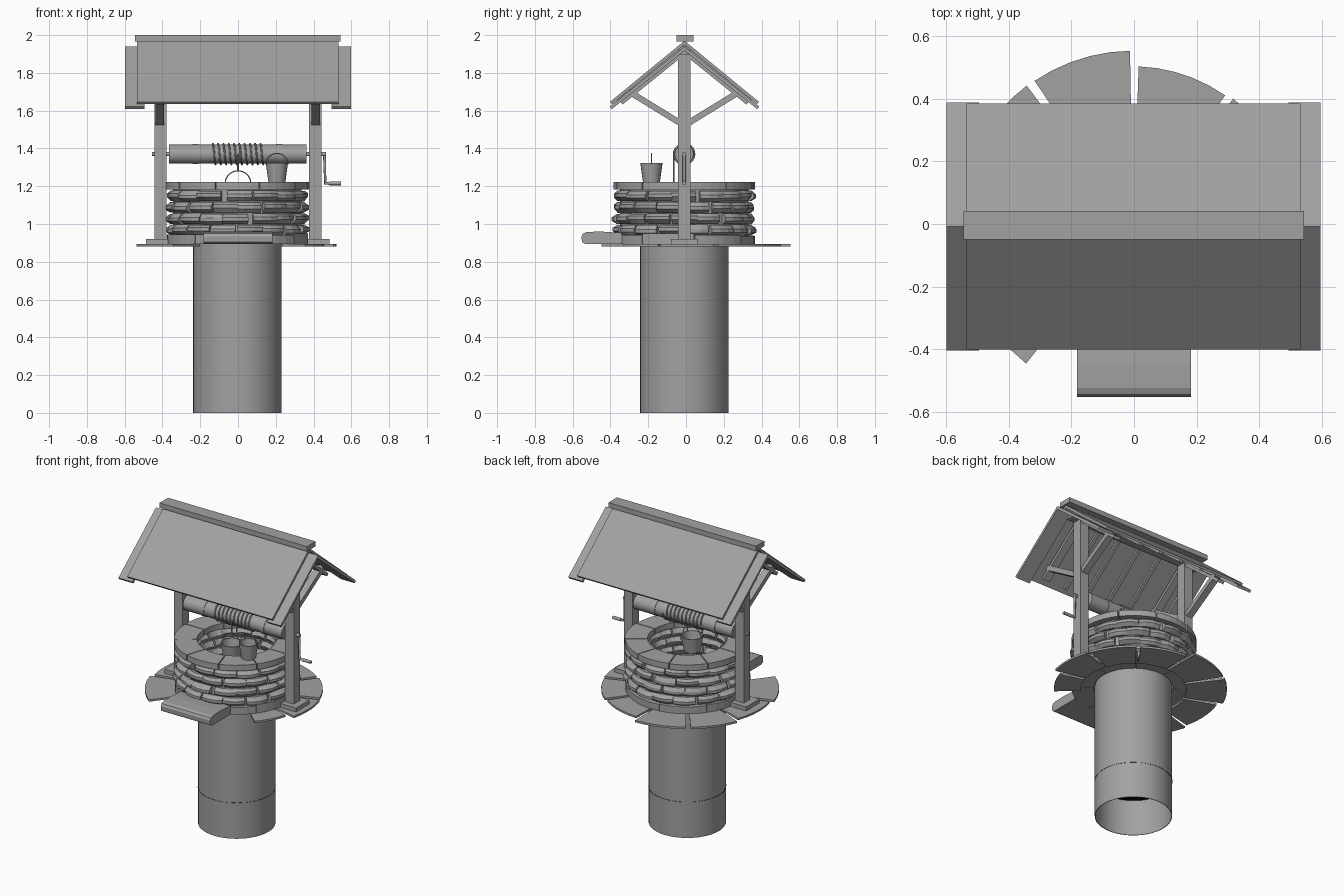
import bpy, bmesh, math, random
from mathutils import Vector, Matrix

random.seed(4)
if "Cube" in bpy.data.objects:
    bpy.data.objects.remove(bpy.data.objects["Cube"])


def material(name, value):
    mat = bpy.data.materials.new(name)
    mat.use_nodes = True
    colour = (value, value, value, 1)
    mat.diffuse_color = colour
    mat.node_tree.nodes["Principled BSDF"].inputs["Base Color"].default_value = colour
    return mat


grey = material("plain grey", 0.36)
black = material("water black", 0.003)

CX, CY = -0.003, -0.009   # axis of the shaft


def finish(name, bm, smooth=False, mat=grey):
    bmesh.ops.recalc_face_normals(bm, faces=bm.faces)
    mesh = bpy.data.meshes.new(name)
    bm.to_mesh(mesh)
    bm.free()
    mesh.materials.append(mat)
    ob = bpy.data.objects.new(name, mesh)
    bpy.context.collection.objects.link(ob)
    if smooth:
        bpy.ops.object.select_all(action='DESELECT')
        ob.select_set(True)
        bpy.context.view_layer.objects.active = ob
        bpy.ops.object.shade_smooth_by_angle(angle=math.radians(35))
    return ob


def box(name, x, y, z):
    bm = bmesh.new()
    mid = Vector([(a + b) / 2 for a, b in (x, y, z)])
    size = [b - a for a, b in (x, y, z)]
    bmesh.ops.create_cube(bm, size=1, matrix=Matrix.Translation(mid) @ Matrix.Diagonal((*size, 1)))
    return finish(name, bm)


def extrude_x(name, x, outline):
    """Extrude a closed (y, z) outline across x."""
    bm = bmesh.new()
    a, b = [[bm.verts.new((px, y, z)) for y, z in outline] for px in x]
    bm.faces.new(a)
    bm.faces.new(b)
    for i in range(len(a)):
        j = (i + 1) % len(a)
        bm.faces.new((a[i], a[j], b[j], b[i]))
    return finish(name, bm)


def slope_board(name, x, start, end, thick):
    """Board across x, its top edge running from start to end in the yz plane."""
    p, q = Vector(start), Vector(end)
    d = (q - p).normalized()
    n = Vector((-d.y, d.x))
    if n.y < 0:
        n = -n
    return extrude_x(name, x, (p, q, q - n * thick, p - n * thick))


def sweep(bm, profile, a0, a1, steps, pinch=0.0, centre=(CX, CY)):
    """Turn a closed (radius, height) profile from angle a0 to a1 in degrees."""
    full = a1 - a0 >= 360
    rings = []
    for i in range(steps if full else steps + 1):
        a = math.radians(a0 + (a1 - a0) * i / steps)
        cut = pinch if i in (0, steps) else 0
        rings.append([bm.verts.new((centre[0] + (r - cut) * math.cos(a),
                                    centre[1] + (r - cut) * math.sin(a), z)) for r, z in profile])
    n = len(profile)
    pairs = list(zip(rings, rings[1:])) + ([(rings[-1], rings[0])] if full else [])
    for p, q in pairs:
        for i in range(n):
            j = (i + 1) % n
            bm.faces.new((p[i], p[j], q[j], q[i]))
    if not full:
        bm.faces.new(rings[0])
        bm.faces.new(rings[-1])


def rect(r0, r1, z0, z1):
    return [(r0, z0), (r1, z0), (r1, z1), (r0, z1)]


def lathe(name, profile, centre=(CX, CY), steps=48):
    bm = bmesh.new()
    sweep(bm, profile, 0, 360, steps, centre=centre)
    return finish(name, bm, True)


def wire(name, points, radius, sides=2):
    cu = bpy.data.curves.new(name, 'CURVE')
    cu.dimensions = '3D'
    cu.bevel_depth = radius
    cu.bevel_resolution = sides
    cu.use_fill_caps = True
    sp = cu.splines.new('POLY')
    sp.points.add(len(points) - 1)
    for p, co in zip(sp.points, points):
        p.co = (*co, 1)
    cu.materials.append(grey)
    ob = bpy.data.objects.new(name, cu)
    bpy.context.collection.objects.link(ob)


def rod(name, x, y, z, radius, sides=24):
    bm = bmesh.new()
    place = Matrix.Translation(((x[0] + x[1]) / 2, y, z)) @ Matrix.Rotation(math.pi / 2, 4, 'Y')
    bmesh.ops.create_cone(bm, cap_ends=True, segments=sides, radius1=radius, radius2=radius,
                          depth=x[1] - x[0], matrix=place)
    finish(name, bm, True)


# Shaft, water and the core of the stone wall
lathe("shaft", rect(0.23, 0.234, 0, 0.9))
bm = bmesh.new()
bmesh.ops.create_circle(bm, cap_ends=True, segments=48, radius=0.236,
                        matrix=Matrix.Translation((CX, CY, 0.24)))
finish("water", bm, mat=black)
lathe("wall_core", rect(0.27, 0.34, 0.93, 1.185))

# Courses of rough stones, bulging out and into the well
bm = bmesh.new()
COURSES, COUNT = 4, 16
for row in range(COURSES):
    z0 = 0.937 + row * 0.0605
    step = 360 / COUNT
    for k in range(COUNT):
        a = (k + row * 0.5) * step + random.uniform(-2, 2)
        out = 0.38 + random.uniform(-0.01, 0.006)
        low, high = z0 + random.uniform(0, 0.004), z0 + 0.06 - random.uniform(0, 0.004)
        mid = (low + high) / 2 + random.uniform(-0.006, 0.006)
        sweep(bm, [(0.26, low), (0.355, low), (out, mid - 0.009), (out, mid + 0.009),
                   (0.357, high), (0.26, high), (0.242, mid)],
              a + 0.6, a + step - 0.6, 3, pinch=0.008)
finish("wall_stones", bm)

# Footing stones and the coping on top
bm = bmesh.new()
for k in range(8):
    sweep(bm, rect(0.24, 0.374, 0.893, 0.942 + random.uniform(-0.006, 0.008)),
          k * 45 + 8.6, k * 45 + 53, 5)
finish("footing_stones", bm)
bm = bmesh.new()
for k in range(10):
    sweep(bm, rect(0.24, 0.379 + random.uniform(-0.005, 0.002), 1.183, 1.222),
          k * 36 + 0.5, k * 36 + 35.5, 5)
finish("coping_stones", bm)

# Paving slabs: start angle, end angle, outer radius
bm = bmesh.new()
for a0, a1, r in ((91, 124, 0.563), (55, 88, 0.513), (20, 52, 0.52), (-14, 17, 0.525),
                  (-42, -17, 0.48), (127, 157, 0.565), (160, 193, 0.535), (196, 232, 0.555)):
    sweep(bm, rect(0.32, r, 0.88, 0.893), a0, a1, 5)
finish("paving_slabs", bm)

# Front step with a worn front edge
extrude_x("front_step", (-0.182, 0.182),
          [(-0.34, 0.895), (-0.535, 0.895), (-0.551, 0.905), (-0.553, 0.935),
           (-0.545, 0.95), (-0.525, 0.958), (-0.45, 0.96), (-0.34, 0.953)])

# Posts, foot plates, braces and roof ends on both sides
for side, s in (("right", -1), ("left", 1)):
    def span(a, b):
        return tuple(sorted((s * a - 0.001, s * b - 0.001)))
    box(side + "_post", span(0.378, 0.442), (-0.042, 0.023), (0.9, 1.94))
    box(side + "_foot_plate", span(0.37, 0.485), (-0.08, 0.06), (0.89, 0.92))
    for face, f in (("front", -1), ("back", 1)):
        slope_board(f"{side}_{face}_brace", span(0.39, 0.435),
                    (-0.009 + f * 0.02, 1.552), (-0.009 + f * 0.285, 1.715), 0.032)
        slope_board(f"{side}_{face}_barge_board", span(0.495, 0.598),
                    (-0.008, 1.94), (-0.008 + f * 0.396, 1.622), 0.018)
        slope_board(f"{side}_{face}_rafter", span(0.385, 0.435),
                    (-0.008, 1.922), (-0.008 + f * 0.34, 1.648), 0.02)

# Roof panels, battens, ridge beam and ridge cap
for face, f in (("front", -1), ("back", 1)):
    slope_board(face + "_roof_panel", (-0.535, 0.533), (-0.008, 1.97),
                (-0.008 + f * 0.394, 1.647), 0.016)
    for k in range(4):
        x = -0.24 + 0.16 * k
        slope_board(f"{face}_batten_{k + 1}", (x - 0.012, x + 0.012), (-0.008, 1.95),
                    (-0.008 + f * 0.36, 1.655), 0.016)
box("ridge_beam", (-0.5, 0.498), (-0.035, 0.018), (1.895, 1.925))
box("ridge_cap", (-0.545, 0.543), (-0.049, 0.041), (1.967, 2.0))

# Windlass: roller, collars, axle, rope and crank
AX = 1.37
rod("roller", (-0.365, 0.363), -0.01, AX, 0.05, 16)
for k, x in enumerate((-0.225, 0.217)):
    rod(f"roller_band_{k + 1}", (x - 0.015, x + 0.015), -0.01, AX, 0.053, 16)
rod("axle", (-0.455, 0.465), -0.01, AX, 0.011, 12)
TURNS, SEG = 10, 20
coil = [(-0.14 + 0.28 * i / (TURNS * SEG), -0.01 + 0.055 * math.cos(math.tau * i / SEG),
         AX + 0.055 * math.sin(math.tau * i / SEG)) for i in range(TURNS * SEG + 1)]
wire("rope_coil", coil, 0.0045)
wire("hanging_rope", [(0, -0.065, AX), (0, -0.065, 1.28)], 0.004)
wire("crank", [(0.458, -0.01, AX), (0.462, -0.01, 1.215), (0.49, -0.01, 1.215)], 0.008)
rod("crank_handle", (0.485, 0.546), -0.01, 1.215, 0.01, 12)


# Pails with wire handles
def pail(name, x, y, z, radius):
    top = z + 0.1
    lathe(name, [(0.001, z), (radius * 0.76, z), (radius, top), (radius - 0.006, top),
                 (radius * 0.76 - 0.006, z + 0.012), (0.001, z + 0.012)], (x, y), 24)
    arc = [(x + radius * math.cos(math.pi * i / 16), y,
            top - 0.008 + radius * math.sin(math.pi * i / 16)) for i in range(17)]
    wire(name + "_handle", arc, 0.003)


pail("standing_pail", 0.206, -0.183, 1.223, 0.059)
pail("hanging_pail", 0, -0.065, 1.122, 0.068)
